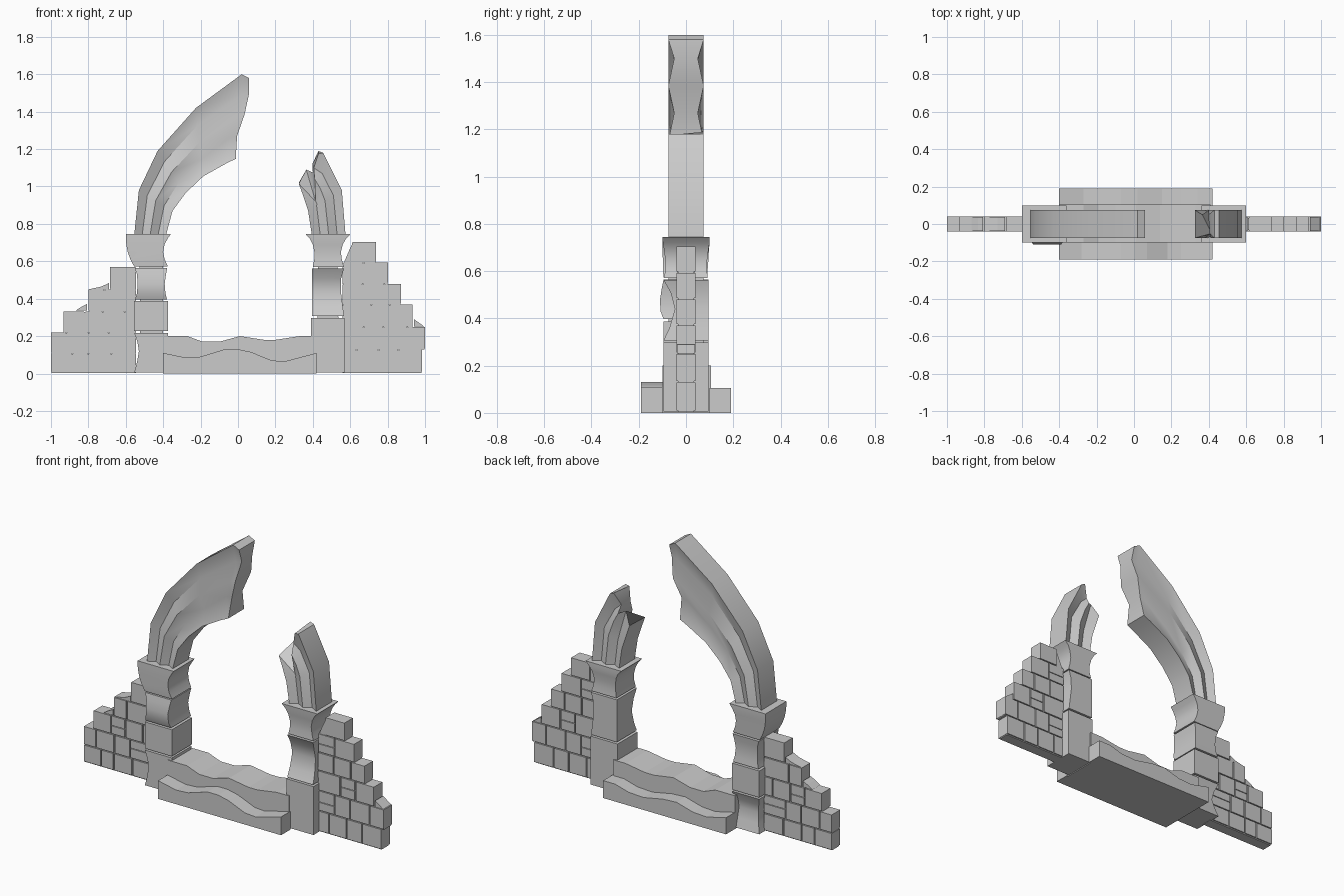
import bpy, bmesh, random
random.seed(4)


def make(name, verts, faces, smooth=None):
    me = bpy.data.meshes.new(name)
    me.from_pydata(verts, [], faces)
    bm = bmesh.new()
    bm.from_mesh(me)
    bmesh.ops.recalc_face_normals(bm, faces=bm.faces)
    bm.to_mesh(me)
    bm.free()
    ob = bpy.data.objects.new(name, me)
    bpy.context.collection.objects.link(ob)
    if smooth:
        bpy.ops.object.select_all(action='DESELECT')
        ob.select_set(True)
        bpy.context.view_layer.objects.active = ob
        bpy.ops.object.shade_smooth_by_angle(angle=smooth)
    return ob


def prism(name, outline, y0, y1):
    n = len(outline)
    v = [(x, y, z) for y in (y0, y1) for x, z in outline]
    f = [tuple(range(n)), tuple(range(n, 2 * n))]
    f += [(i, (i + 1) % n, n + (i + 1) % n, n + i) for i in range(n)]
    return make(name, v, f)


def block(name, rows):
    """Loft of rectangles: rows of (z, x0, x1, y0, y1)."""
    v, f = [], []
    for z, x0, x1, y0, y1 in rows:
        v += [(x0, y0, z), (x1, y0, z), (x1, y1, z), (x0, y1, z)]
    for r in range(len(rows) - 1):
        a = r * 4
        f += [(a + i, a + (i + 1) % 4, a + 4 + (i + 1) % 4, a + 4 + i) for i in range(4)]
    f += [(0, 1, 2, 3), tuple(range(len(v) - 4, len(v)))]
    return make(name, v, f, 0.75)


def arch(name, stations, tips):
    """Moulded arch: ridge and two grooves on each face; tips = front/back point lists."""
    depth = [.075, .05, .075, .05, .075]
    rings = []
    for o, i in stations:
        pts = [(o[0] + (i[0] - o[0]) * t / 4, o[1] + (i[1] - o[1]) * t / 4) for t in range(5)]
        rings.append((pts, pts))
    rings += tips
    v, f = [], []
    for fr, bk in rings:
        v += [(x, -d, z) for (x, z), d in zip(fr, depth)]
        v += [(x, d, z) for (x, z), d in zip(reversed(bk), reversed(depth))]
    for r in range(len(rings) - 1):
        a = r * 10
        f += [(a + k, a + (k + 1) % 10, a + 10 + (k + 1) % 10, a + 10 + k) for k in range(10)]
    for a in (0, len(v) - 10):
        f += [(a + k, a + k + 1, a + 8 - k, a + 9 - k) for k in range(4)]
    return make(name, v, f, 0.7)


# Worn sill steps
upper = [(-.4, .2), (-.27, .2), (-.19, .17), (-.1, .17), (.01, .2), (.14, .18), (.2, .18), (.33, .2), (.41, .2)]
front = [(-.4, .11), (-.28, .085), (-.2, .09), (-.07, .13), (0, .13), (.07, .115), (.18, .07), (.25, .065), (.42, .11)]
back = [(-.4, .1), (-.27, .07), (-.18, .075), (-.07, .105), (.02, .1), (.15, .075), (.25, .08), (.34, .105), (.42, .105)]
prism("sill_upper_step", [(.41, 0), (-.4, 0)] + upper, -.1, .105)
prism("sill_front_step", [(.42, 0), (-.4, 0)] + front, -.19, -.1)
prism("sill_back_step", [(.42, 0), (-.4, 0)] + back, .1, .19)

# Left column blocks
block("left_column_core", [(.02, -.52, -.4, -.075, .06), (.73, -.53, -.4, -.075, .075)])
block("left_column_foot", [(.005, -.555, -.375, -.095, .095), (.06, -.54, -.375, -.095, .08),
                           (.12, -.53, -.375, -.095, .065), (.17, -.538, -.375, -.095, .075),
                           (.217, -.555, -.375, -.095, .095)])
block("left_column_lower", [(.227, -.555, -.375, -.095, .095), (.387, -.555, -.375, -.095, .095)])
block("left_column_upper", [(.397, -.55, -.38, -.095, .095), (.43, -.54, -.388, -.108, .09),
                            (.48, -.537, -.392, -.11, .085), (.53, -.54, -.385, -.102, .09),
                            (.565, -.552, -.378, -.095, .095)])
block("left_capital", [(.572, -.555, -.375, -.095, .09), (.61, -.575, -.392, -.098, .092),
                       (.65, -.59, -.4, -.098, .095), (.69, -.597, -.393, -.1, .097),
                       (.72, -.6, -.377, -.1, .1), (.745, -.6, -.36, -.1, .1)])

# Right column blocks
block("right_column_core", [(.02, .42, .54, -.04, .075), (.73, .43, .53, -.04, .075)])
block("right_column_foot", [(.005, .39, .57, -.095, .095), (.297, .39, .57, -.095, .095)])
block("right_column_upper", [(.307, .395, .567, -.095, .095), (.36, .395, .56, -.07, .095),
                             (.44, .395, .55, -.047, .095), (.51, .395, .552, -.065, .095),
                             (.562, .395, .567, -.095, .095)])
block("right_capital", [(.57, .4, .567, -.092, .092), (.61, .408, .555, -.088, .088),
                        (.65, .408, .55, -.088, .09), (.69, .4, .56, -.093, .095),
                        (.72, .385, .577, -.098, .1), (.745, .362, .6, -.1, .1)])

# Broken arch halves
near_tip = [(.02, 1.6), (.02, 1.49), (0, 1.375), (-.045, 1.26), (-.06, 1.125)]
tip = [(.06, 1.58), (.06, 1.5), (.035, 1.385), (-.005, 1.27), (-.012, 1.148)]
arch("left_arch", [((-.555, .74), (-.385, .74)), ((-.53, .98), (-.35, .87)),
                   ((-.43, 1.19), (-.28, .965)), ((-.225, 1.42), (-.185, 1.055))],
     [(near_tip, near_tip), (tip, tip)])
tip_front = [(.43, 1.175), (.405, 1.1), (.41, 1.04), (.415, .92), (.325, 1.015)]
tip_back = [(.43, 1.19), (.397, 1.12), (.4, 1.075), (.365, 1.09), (.325, 1.02)]
near_front = [(.455, 1.18), (.45, 1.07), (.44, .99), (.425, .9), (.345, .96)]
near_back = [(.455, 1.18), (.44, 1.08), (.43, 1.02), (.4, .97), (.345, .96)]
arch("right_arch", [((.575, .74), (.395, .74)), ((.555, .98), (.375, .87))],
     [(near_front, near_back), (tip_front, tip_back)])


# Ruined side walls: stepped courses of bricks over a recessed core
def box(name, x0, x1, z0, z1, d):
    prism(name, [(x0, z0), (x1, z0), (x1, z1), (x0, z1)], -d, d)


def wall(side, inner, courses):
    """courses of (bottom, top, outer |x|)."""
    s = -1 if side == "left" else 1
    g = .004
    for r, (z0, z1, outer) in enumerate(courses):
        box(f"{side}_wall_core", *sorted((s * inner, s * (outer - .006))), z0 - .002, z1 - .006, .033)
        x, k = outer, r % 2
        while x - inner > .03:
            w = .125 if k % 2 == 0 else .095
            w += random.uniform(-.012, .012)
            if x - w - inner < .05:
                w = x - inner
            a, b = sorted((s * (x - g), s * (x - w + g)))
            if k % 3 == 1 and 0 < r and x < outer:
                m = z0 + (z1 - z0) * random.uniform(.42, .58)
                box(f"{side}_wall_half_brick", a, b, z0 + g, m - g / 2, .04)
                box(f"{side}_wall_half_brick", a, b, m + g / 2, z1 - g / 2, .04)
            else:
                box(f"{side}_wall_brick", a, b, z0 + g, z1 - g / 2, .041)
            x -= w
            k += 1


wall("left", .545, [(.006, .11, 1.004), (.11, .222, 1.004), (.222, .334, .938), (.334, .45, .802), (.45, .572, .688)])
wall("right", .56, [(.006, .13, .988), (.13, .252, 1.004), (.252, .372, .938), (.372, .482, .876),
                    (.482, .595, .806)])
wall("right", .61, [(.595, .706, .742)])

# Loose chipped bricks on the wall edges
prism("left_wall_chip", [(-.87, .336), (-.806, .336), (-.806, .372), (-.835, .358)], -.038, .038)
prism("left_wall_top_chip", [(-.8, .45), (-.69, .45), (-.69, .484), (-.73, .465)], -.038, .038)
prism("right_wall_chip", [(.94, .252), (.995, .252), (.942, .29)], -.038, .038)
prism("right_wall_infill", [(.565, .59), (.61, .59), (.61, .69), (.595, .66)], -.035, .035)
